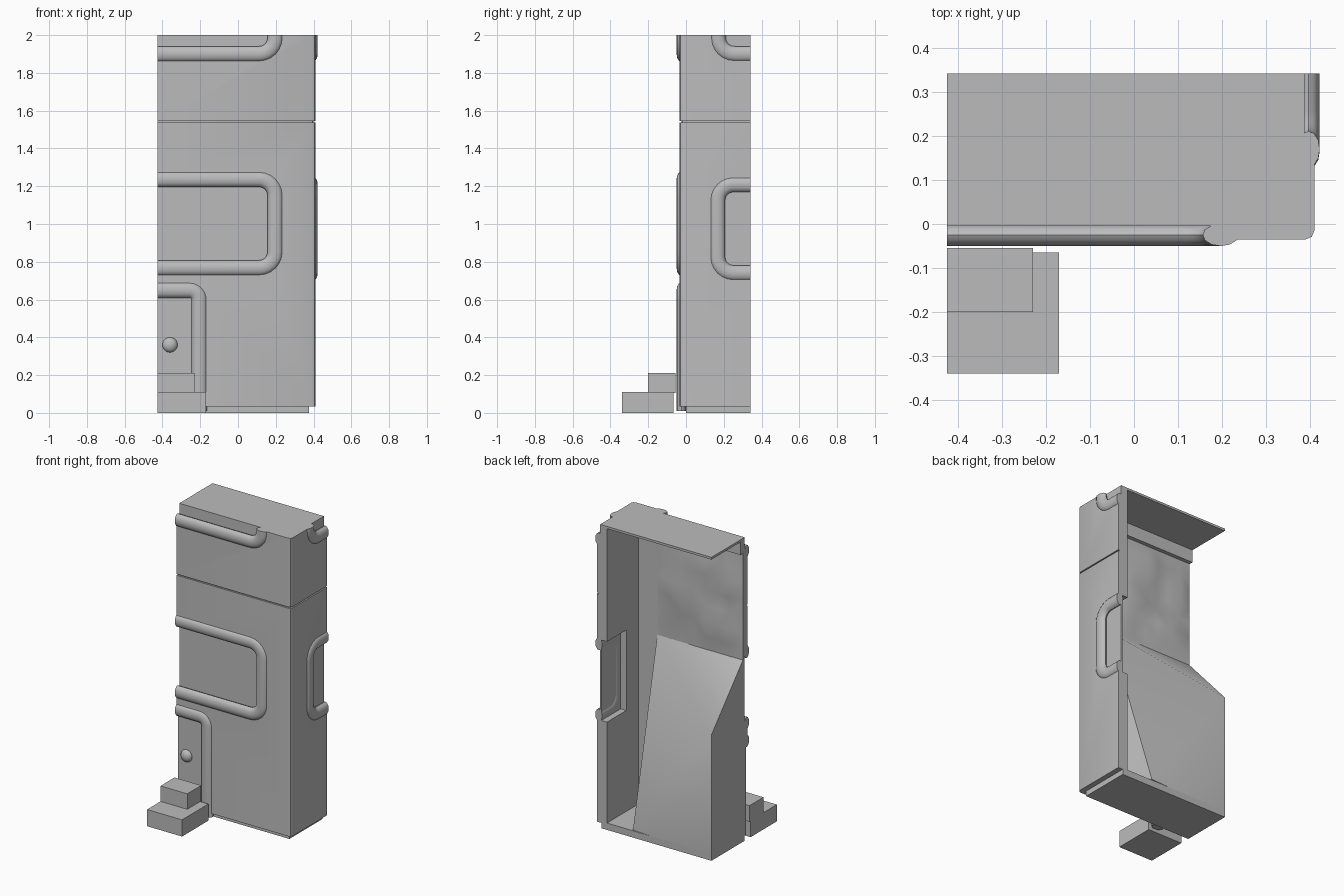
import bpy, bmesh, math, random
from mathutils import Vector

cube = bpy.data.objects.get("Cube")
if cube:
    bpy.data.objects.remove(cube, do_unlink=True)

grey = bpy.data.materials.new("plain grey")
grey.use_nodes = True
colour = (0.5, 0.5, 0.5, 1)
grey.diffuse_color = colour
grey.node_tree.nodes["Principled BSDF"].inputs["Base Color"].default_value = colour

LEFT, BACK, INNER, INNER_X, TOP = -0.425, 0.342, 0.012, 0.337, 2.0


def finish(obj):
    """Give an object its colour and shading."""
    obj.data.materials.clear()
    obj.data.materials.append(grey)
    bpy.ops.object.select_all(action='DESELECT')
    obj.select_set(True)
    bpy.context.view_layer.objects.active = obj
    bpy.ops.object.shade_smooth_by_angle(angle=math.radians(35))
    return obj


def add(name, bm):
    """Turn a bmesh into a finished object."""
    bmesh.ops.recalc_face_normals(bm, faces=bm.faces)
    mesh = bpy.data.meshes.new(name)
    bm.to_mesh(mesh)
    bm.free()
    obj = bpy.data.objects.new(name, mesh)
    bpy.context.collection.objects.link(obj)
    return finish(obj)


def box(name, x, y, z):
    bm = bmesh.new()
    bmesh.ops.create_cube(bm, size=1)
    for v in bm.verts:
        v.co = [r[0] if c < 0 else r[1] for c, r in zip(v.co, (x, y, z))]
    return add(name, bm)


def prism(name, outline, z0, z1):
    bm = bmesh.new()
    face = bm.faces.new([bm.verts.new((x, y, z0)) for x, y in outline])
    top = bmesh.ops.extrude_face_region(bm, geom=[face])["geom"]
    for v in top:
        if isinstance(v, bmesh.types.BMVert):
            v.co.z = z1
    return add(name, bm)


def cut(obj, x, y, z):
    """Sink a rectangular recess into a wall."""
    cutter = box("recess_cutter", x, y, z)
    cutter.hide_render = True
    mod = obj.modifiers.new("recess", 'BOOLEAN')
    mod.operation, mod.solver, mod.object = 'DIFFERENCE', 'EXACT', cutter
    bpy.ops.object.select_all(action='DESELECT')
    bpy.context.view_layer.objects.active = obj
    obj.select_set(True)
    bpy.ops.object.modifier_apply(modifier=mod.name)
    bpy.data.objects.remove(cutter, do_unlink=True)


def fillet(points, radius, steps=6):
    """Round the inner corners of a polyline."""
    pts = [Vector(p) for p in points]
    path = [pts[0]]
    for a, b, c in zip(pts, pts[1:], pts[2:]):
        u, w = (a - b).normalized(), (c - b).normalized()
        centre = b + (u + w) * radius
        for i in range(steps + 1):
            t = i / steps * math.pi / 2
            path.append(centre - w * radius * math.cos(t) - u * radius * math.sin(t))
    return path + [pts[-1]]


def trim(name, points, radius, side=False):
    """Sweep a flattened tube along a rounded path on the front or side wall."""
    bm = bmesh.new()
    path, rings, n = fillet(points, radius), [], 12
    for i, p in enumerate(path):
        d = (path[min(i + 1, len(path) - 1)] - path[max(i - 1, 0)]).normalized()
        across = Vector((-d.y, d.x))
        ring = []
        for k in range(n):
            t = 2 * math.pi * k / n
            q = p + across * 0.041 * math.cos(t)
            out = 0.025 * math.sin(t)
            co = (0.397 + out, q.x, q.y) if side else (q.x, -0.025 + out, q.y)
            ring.append(bm.verts.new(co))
        rings.append(ring)
    for r, s in zip(rings, rings[1:]):
        for k in range(n):
            bm.faces.new((r[k], r[(k + 1) % n], s[(k + 1) % n], s[k]))
    bm.faces.new(rings[0])
    bm.faces.new(rings[-1])
    return add(name, bm)


def corner_outline(inset=0.0):
    """Plan of the front wall and side wall joined at a soft corner."""
    f, s = -0.035 + inset, 0.41 - inset
    return [(LEFT, f), (s - 0.02, f), (s - 0.006, f + 0.006), (s, f + 0.02),
            (s, BACK), (INNER_X, BACK), (INNER_X, INNER), (LEFT, INNER)]


# Walls: lower and upper shells with a narrow groove between them
lower = prism("lower_wall", corner_outline(), 0.035, 1.538)
prism("wall_groove", corner_outline(0.01), 1.53, 1.555)
upper = prism("upper_wall", corner_outline(), 1.546, TOP)

# Recesses for windows and door
front, side = (-0.2, -0.004), (0.387, 0.6)
cut(lower, (-0.6, 0.19), front, (0.775, 1.23))
cut(lower, (-0.6, -0.205), (-0.2, -0.02), (-0.1, 0.645))
cut(lower, side, (0.17, 0.5), (0.75, 1.2))
cut(upper, (-0.6, 0.19), front, (1.91, 2.2))
cut(upper, side, (0.18, 0.5), (1.91, 2.2))

# Pocket behind the side window
cut(lower, (0.2, 0.378), (0.14, 0.5), (0.71, 1.24))
for wall in (lower, upper):
    finish(wall)

# Rounded trims
trim("front_window_trim", [(LEFT, 1.237), (0.197, 1.237), (0.197, 0.767), (LEFT, 0.767)], 0.085)
trim("front_top_trim", [(LEFT, 1.9), (0.197, 1.9), (0.197, TOP)], 0.085)
trim("door_trim", [(LEFT, 0.65), (-0.205, 0.65), (-0.205, 0.01)], 0.05)
trim("side_window_trim", [(BACK, 1.21), (0.166, 1.21), (0.166, 0.74), (BACK, 0.74)], 0.085, True)
trim("side_top_trim", [(BACK, 1.9), (0.17, 1.9), (0.17, TOP)], 0.085, True)

# Door knob
bm = bmesh.new()
bmesh.ops.create_uvsphere(bm, u_segments=16, v_segments=10, radius=0.04)
for v in bm.verts:
    v.co = (v.co.x - 0.36, v.co.y * 0.7 - 0.02, v.co.z + 0.36)
add("door_knob", bm)

# Steps
box("lower_step", (LEFT, -0.17), (-0.34, -0.065), (0, 0.11))
box("upper_step", (LEFT, -0.23), (-0.2, -0.055), (0.105, 0.212))

# Base and roof
box("base", (LEFT, 0.375), (0, BACK), (0, 0.045))
box("roof", (LEFT, 0.375), (0, BACK), (1.985, TOP))
box("roof_lip", (LEFT, 0.375), (0, 0.04), (1.9, 1.99))

# Sloping solid mass inside the lower half
bm = bmesh.new()
for co in [(LEFT, BACK, 0.83), (0.147, BACK, 0.05), (0.2, INNER, 0.8),
           (0.25, INNER, 0.4), (LEFT, INNER, 1.2), (0.2, INNER, 1.2),
           (LEFT, BACK, 0.03), (LEFT, 0, 0.03), (0.2, 0, 0.03), (LEFT, 0, 1.2)]:
    bm.verts.new(co)
bmesh.ops.convex_hull(bm, input=bm.verts)
add("inner_mass", bm)

# Crumpled lining on the inside of the front wall
random.seed(4)
bm = bmesh.new()
bmesh.ops.create_grid(bm, x_segments=7, y_segments=7, size=0.5)
for v in bm.verts:
    edge = max(abs(v.co.x), abs(v.co.y)) > 0.49
    bump = 0.002 if edge else random.uniform(0.002, 0.03)
    v.co = (LEFT + (v.co.x + 0.5) * 0.62, INNER + bump, 1.18 + (v.co.y + 0.5) * 0.72)
bmesh.ops.triangulate(bm, faces=bm.faces)
add("crumpled_lining", bm)
